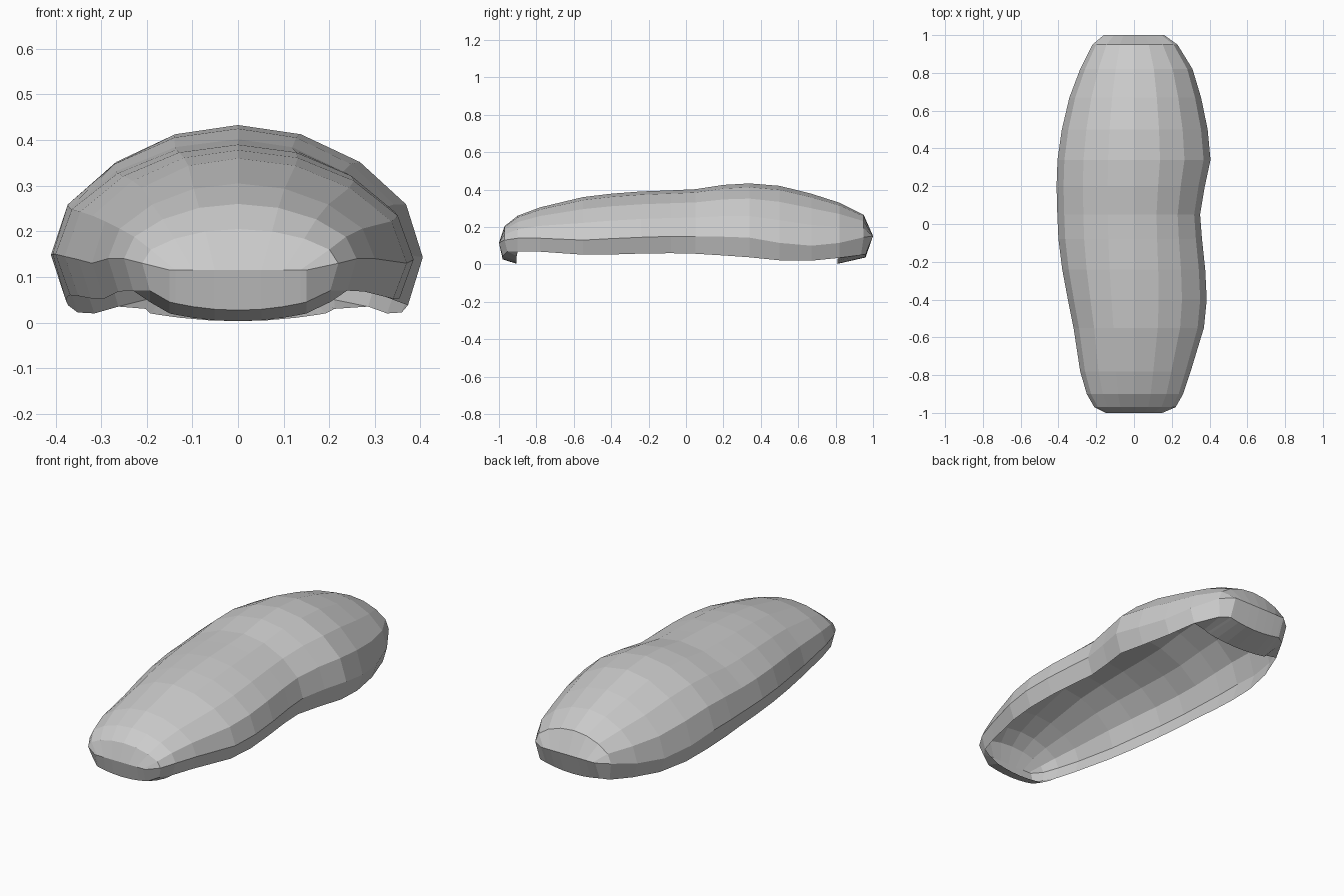
import bpy
import bmesh

if "Cube" in bpy.data.objects:
    bpy.data.objects.remove(bpy.data.objects["Cube"])

# Stations front to back: y, left x, right x, crown z, widest-line z, lower-edge z
STATIONS = [
    (-1.00, -.15, .15, .115, .115, .045),
    (-0.97, -.21, .22, .205, .13, .07),
    (-0.90, -.25, .26, .26, .14, .07),
    (-0.78, -.285, .30, .305, .14, .068),
    (-0.55, -.32, .37, .36, .13, .052),
    (-0.40, -.35, .385, .378, .138, .053),
    (-0.24, -.38, .377, .39, .145, .058),
    (-0.08, -.40, .36, .396, .15, .06),
    (0.05, -.406, .35, .402, .15, .057),
    (0.20, -.41, .375, .425, .148, .048),
    (0.34, -.405, .405, .433, .143, .038),
    (0.50, -.382, .39, .42, .115, .022),
    (0.67, -.342, .355, .378, .10, .02),
    (0.82, -.285, .31, .33, .115, .035),
    (0.95, -.22, .23, .265, .145, .05),
    (1.00, -.16, .16, .152, .152, .055),
]
# Arched cross-section: fraction of half width, fraction of rise
ARCH = [(-1, 0), (-.91, .4), (-.66, .72), (-.34, .93), (0, 1),
        (.34, .93), (.66, .72), (.91, .4), (1, 0)]
LAST, COLS = len(STATIONS) - 1, len(ARCH)

bm = bmesh.new()


def face(verts):
    unique = list(dict.fromkeys(verts))
    if len(unique) > 2:
        bm.faces.new(unique)


# Upper shell as a lofted grid
grid = []
for y, xl, xr, crown, side, low in STATIONS:
    grid.append([bm.verts.new((u * (xr if u > 0 else -xl), y, side + (crown - side) * f))
                 for u, f in ARCH])
for a, b in zip(grid, grid[1:]):
    for j in range(COLS - 1):
        face((a[j], a[j + 1], b[j + 1], b[j]))

# Perimeter of the upper shell: front, right, back, left
rim = ([(0, j) for j in range(COLS)]
       + [(i, COLS - 1) for i in range(1, LAST + 1)]
       + [(LAST, j) for j in range(COLS - 2, -1, -1)]
       + [(i, 0) for i in range(LAST - 1, 0, -1)])

# Lower wall tucks inward; the lip curls under at the two ends only
upper, lower, lip = [], [], []
for i, j in rim:
    v = grid[i][j]
    low, u = STATIONS[i][5], ARCH[j][0]
    front, back = i <= 1, i >= LAST - 1
    end = i in (0, LAST)
    y = v.co.y
    if end:
        low -= .018 * (1 - u * u)
        y *= .98 if front else .96
    elif front or back:
        y *= .985
    x = v.co.x * (1 if end else .92)
    w = bm.verts.new((x, y, low))
    upper.append(v)
    lower.append(w)
    if end:
        lip.append(bm.verts.new((x * (1.0 if front else 1.2), -.905 if front else .81,
                                 .003 + .017 * u * u)))
    elif front or back:
        lip.append(bm.verts.new((x, -.905 if front else .81, .045 if front else .03)))
    else:
        lip.append(w)
n = len(rim)
for k in range(n):
    m = (k + 1) % n
    face((upper[m], upper[k], lower[k], lower[m]))
    face((lower[m], lower[k], lip[k], lip[m]))

bmesh.ops.recalc_face_normals(bm, faces=bm.faces)
if max(bm.faces, key=lambda f: f.calc_center_median().z).normal.z < 0:
    bmesh.ops.reverse_faces(bm, faces=bm.faces)
mesh = bpy.data.meshes.new("curved_shell")
bm.to_mesh(mesh)
bm.free()
shell = bpy.data.objects.new("curved_shell", mesh)
bpy.context.collection.objects.link(shell)
